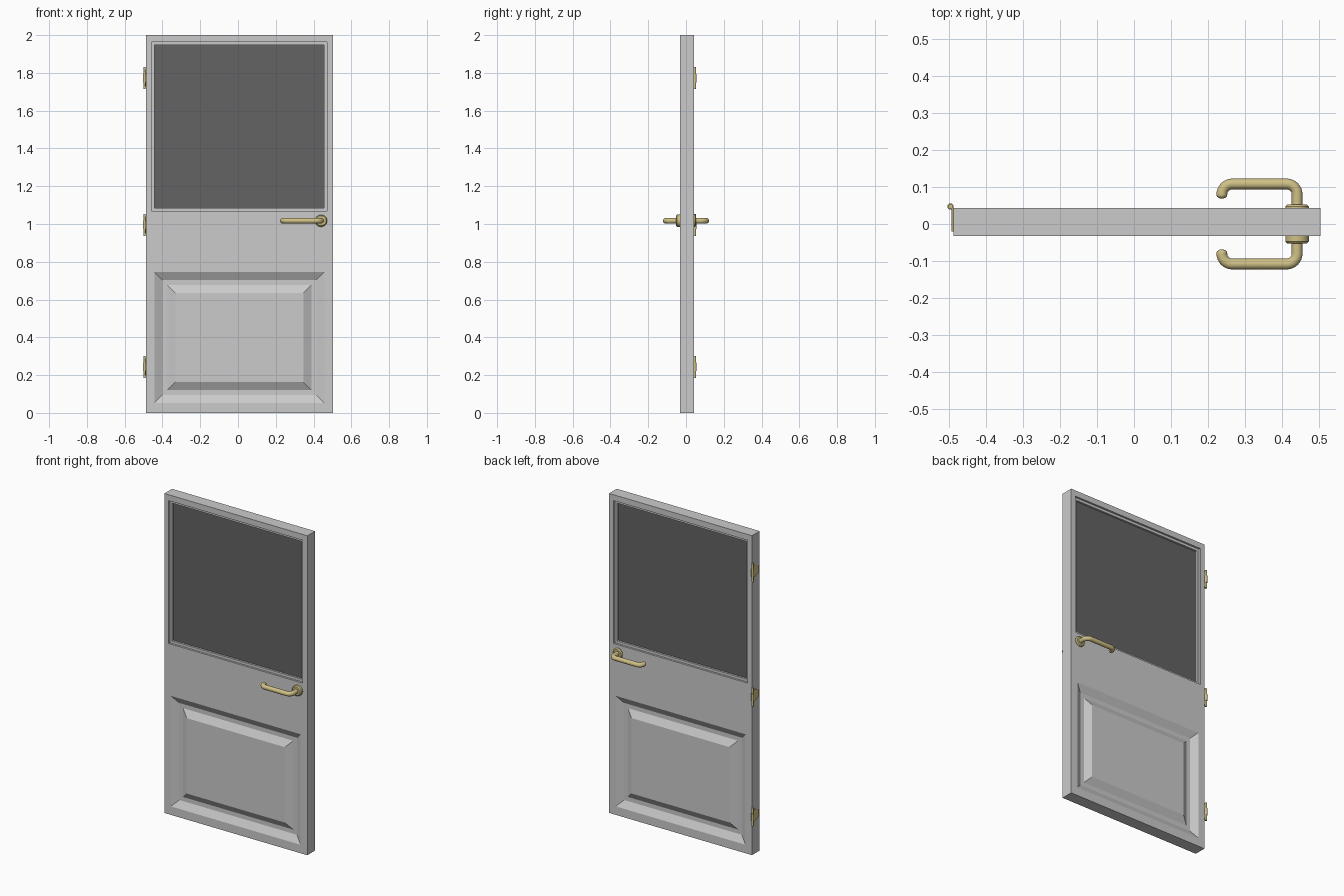
import bpy, bmesh, math
from mathutils import Vector, Matrix

if "Cube" in bpy.data.objects:
    bpy.data.objects.remove(bpy.data.objects["Cube"])


def material(name, rgb):
    m = bpy.data.materials.new(name)
    m.diffuse_color = (*rgb, 1)
    m.use_nodes = True
    m.node_tree.nodes["Principled BSDF"].inputs["Base Color"].default_value = m.diffuse_color
    return m


GREY = material("light_grey", (0.6, 0.6, 0.6))
GLASS = material("dark_glass", (0.125, 0.125, 0.125))
BRASS = material("brass", (0.63, 0.53, 0.24))


def add_object(name, bm, mats, smooth=False):
    me = bpy.data.meshes.new(name)
    bm.to_mesh(me)
    bm.free()
    for m in mats:
        me.materials.append(m)
    ob = bpy.data.objects.new(name, me)
    bpy.context.collection.objects.link(ob)
    if smooth:
        smooth_edges(ob)
    return ob


def smooth_edges(ob):
    bpy.ops.object.select_all(action='DESELECT')
    ob.select_set(True)
    bpy.context.view_layer.objects.active = ob
    bpy.ops.object.shade_smooth_by_angle(angle=math.radians(35))


# Door leaf: two bands per side, each a nest of rectangular rings
X0, X1, YF, YB, SPLIT = -0.487, 0.503, -0.033, 0.043, 0.91


def rect(bm, r, y, inset=0.0):
    x0, x1, z0, z1 = r
    return [bm.verts.new((x, y, z)) for x, z in (
        (x0 + inset, z0 + inset), (x1 - inset, z0 + inset),
        (x1 - inset, z1 - inset), (x0 + inset, z1 - inset))]


def band(bm, outer, hole, steps, cap_index):
    loops = {}
    for y, inward in ((YF, 1), (YB, -1)):
        prev = rect(bm, outer, y)
        loops[y] = prev
        for inset, depth in steps:
            cur = rect(bm, hole, y + inward * depth, inset)
            for i in range(4):
                j = (i + 1) % 4
                bm.faces.new((prev[i], prev[j], cur[j], cur[i]))
            prev = cur
        bm.faces.new(prev).material_index = cap_index
    return loops[YF], loops[YB]


bm = bmesh.new()
low = band(bm, (X0, X1, 0, SPLIT), (-0.442, 0.457, 0.053, 0.745),
           ((0, 0), (0.042, 0.024), (0.068, 0.024), (0.11, 0)), 0)
high = band(bm, (X0, X1, SPLIT, 2), (-0.457, 0.471, 1.069, 1.963),
            ((0, 0), (0, 0.012), (0.016, 0.012), (0.016, 0.024)), 1)
for (f, b), edges in ((low, (0, 1, 3)), (high, (1, 2, 3))):
    for i in edges:
        j = (i + 1) % 4
        bm.faces.new((f[i], f[j], b[j], b[i]))
bmesh.ops.remove_doubles(bm, verts=bm.verts, dist=1e-5)
bmesh.ops.recalc_face_normals(bm, faces=bm.faces)
add_object("door_leaf", bm, (GREY, GLASS))


# Lever handles
HX, HZ, HY, TIP, R = 0.44, 1.017, 0.108, 0.237, 0.0145


def arc(cx, cy, r, a0, a1, n=8):
    return [(cx + r * math.cos(math.radians(a0 + (a1 - a0) * k / n)),
             cy + r * math.sin(math.radians(a0 + (a1 - a0) * k / n))) for k in range(n + 1)]


def lever(name, side):
    b = 0.028
    path = [(HX, 0.035)] + arc(HX - b, HY - b, b, 0, 90)
    path += arc(TIP + b, HY - b, b, 90, 180) + [(TIP, 0.078)]
    bm = bmesh.new()
    n, rings = 20, []
    count = len(path)
    # rounded tip: extra rings shrinking along the last direction
    stations = [(p, R) for p in path]
    stations += [((TIP, 0.078 - 0.0095 * math.sin(a)), R * math.cos(a)) for a in (0.5, 0.9, 1.25)]
    for k, (p, rad) in enumerate(stations):
        a = Vector(stations[max(k - 1, 0)][0])
        c = Vector(stations[min(k + 1, len(stations) - 1)][0])
        t = (c - a).normalized() if k < count else Vector((0, -1))
        nx, ny = -t.y, t.x
        ring = []
        for i in range(n):
            u = 2 * math.pi * i / n
            ring.append(bm.verts.new((p[0] + nx * rad * math.cos(u),
                                      side * (p[1] + ny * rad * math.cos(u)),
                                      HZ + rad * math.sin(u))))
        rings.append(ring)
    for r0, r1 in zip(rings, rings[1:]):
        for i in range(n):
            j = (i + 1) % n
            bm.faces.new((r0[i], r0[j], r1[j], r1[i]))
    bm.faces.new(rings[0])
    bm.faces.new(rings[-1])
    bmesh.ops.recalc_face_normals(bm, faces=bm.faces)
    add_object(name, bm, (BRASS,), True)


def cylinder(bm, r1, r2, depth, matrix, seg=24):
    bmesh.ops.create_cone(bm, cap_ends=True, segments=seg, radius1=r1, radius2=r2,
                          depth=depth, matrix=matrix)


for side, label in ((-1, "front"), (1, "back")):
    lever(label + "_lever", side)
    # round rose plate with a chamfered rim
    bm = bmesh.new()
    turn = Matrix.Rotation(-side * math.pi / 2, 4, 'X')
    cylinder(bm, 0.032, 0.032, 0.018, Matrix.Translation((HX, side * 0.038, HZ)) @ turn, 32)
    cylinder(bm, 0.032, 0.026, 0.006, Matrix.Translation((HX, side * 0.050, HZ)) @ turn, 32)
    add_object(label + "_rose", bm, (BRASS,), True)

# Hinges: pin, knuckle and tapered leaf on the door edge
PX, PY = -0.495, 0.047
for k, z in enumerate((0.244, 0.995, 1.772)):
    bm = bmesh.new()
    cylinder(bm, 0.0065, 0.0065, 0.116, Matrix.Translation((PX, PY, z)), 16)
    cylinder(bm, 0.0085, 0.0085, 0.045, Matrix.Translation((PX, PY, z)), 16)
    front, back = [], []
    for y, h in ((PY, -0.045), (-0.02, -0.022), (-0.02, 0.022), (PY, 0.045)):
        front.append(bm.verts.new((-0.492, y, z + h)))
        back.append(bm.verts.new((-0.4865, y, z + h)))
    bm.faces.new(front)
    bm.faces.new(back[::-1])
    for i in range(4):
        j = (i + 1) % 4
        bm.faces.new((front[i], back[i], back[j], front[j]))
    bmesh.ops.recalc_face_normals(bm, faces=bm.faces)
    add_object("hinge_%d" % (k + 1), bm, (BRASS,), True)
